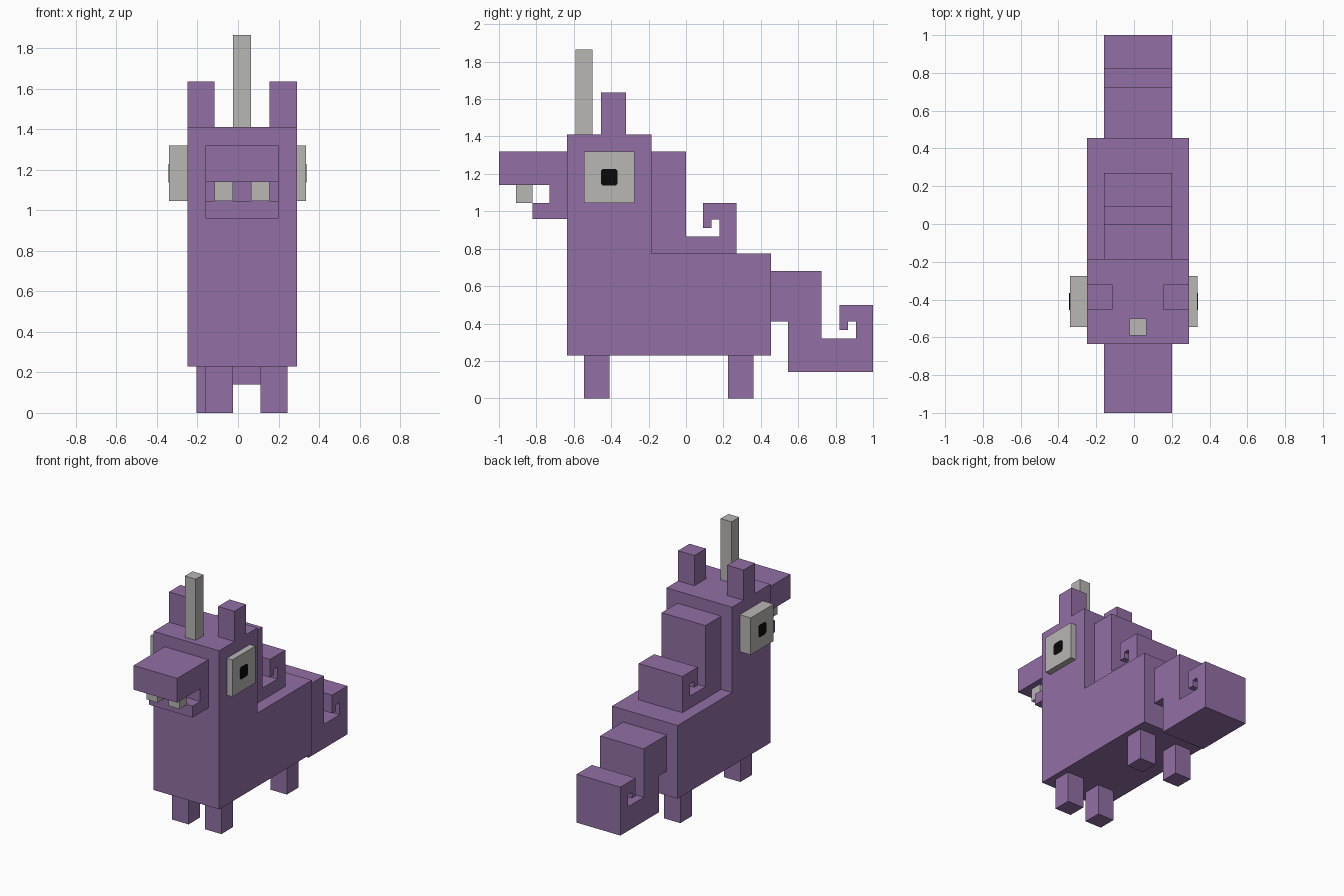
import bpy, bmesh

cube = bpy.data.objects.get("Cube")
if cube:
    bpy.data.objects.remove(cube, do_unlink=True)


def material(name, rgb):
    lin = [((c / 255 + 0.055) / 1.055) ** 2.4 if c > 10 else c / 255 / 12.92 for c in rgb]
    m = bpy.data.materials.new(name)
    m.use_nodes = True
    m.diffuse_color = (*lin, 1)
    bsdf = next(n for n in m.node_tree.nodes if n.type == 'BSDF_PRINCIPLED')
    bsdf.inputs["Base Color"].default_value = (*lin, 1)
    return m


PURPLE = material("purple", (146, 112, 165))
GREY = material("light grey", (184, 183, 180))
BLACK = material("black", (10, 10, 10))


def slab(name, profile, x0, x1, mat):
    """Extrude a (y, z) profile sideways from x0 to x1."""
    bm = bmesh.new()
    face = bm.faces.new([bm.verts.new((x0, y, z)) for y, z in profile])
    out = bmesh.ops.extrude_face_region(bm, geom=[face])
    verts = [g for g in out["geom"] if isinstance(g, bmesh.types.BMVert)]
    bmesh.ops.translate(bm, verts=verts, vec=(x1 - x0, 0, 0))
    bmesh.ops.recalc_face_normals(bm, faces=bm.faces)
    me = bpy.data.meshes.new(name)
    bm.to_mesh(me)
    bm.free()
    me.materials.append(mat)
    ob = bpy.data.objects.new(name, me)
    bpy.context.collection.objects.link(ob)
    return ob


def box(name, x, y, z, mat):
    (y0, y1), (z0, z1) = y, z
    return slab(name, [(y0, z0), (y1, z0), (y1, z1), (y0, z1)], *x, mat)


# Body with upright neck and head
slab("body_and_head", [(-0.635, 0.23), (0.455, 0.23), (0.455, 0.775),
                       (-0.185, 0.775), (-0.185, 1.41), (-0.635, 1.41)],
     -0.25, 0.29, PURPLE)

# Narrower parts along the spine
MID = (-0.16, 0.2)
slab("muzzle", [(-0.635, 0.96), (-0.635, 1.32), (-1, 1.32), (-1, 1.14),
                (-0.73, 1.14), (-0.73, 1.045), (-0.82, 1.045), (-0.82, 0.96)],
     *MID, PURPLE)
slab("mane", [(-0.185, 0.775), (0.27, 0.775), (0.27, 1.045), (0.09, 1.045),
              (0.09, 0.91), (0.135, 0.91), (0.135, 0.955), (0.18, 0.955),
              (0.18, 0.865), (0, 0.865), (0, 1.32), (-0.185, 1.32)],
     *MID, PURPLE)
slab("tail", [(0.455, 0.41), (0.545, 0.41), (0.545, 0.14), (1, 0.14), (1, 0.5),
              (0.82, 0.5), (0.82, 0.365), (0.865, 0.365), (0.865, 0.41),
              (0.91, 0.41), (0.91, 0.32), (0.725, 0.32), (0.725, 0.68),
              (0.455, 0.68)],
     *MID, PURPLE)

# Legs
FRONT, BACK = (-0.545, -0.41), (0.225, 0.36)
for name, x0, y in (("front_leg_left", 0.11, FRONT), ("front_leg_right", -0.16, FRONT),
                    ("back_leg_left", 0.11, BACK), ("back_leg_right", -0.205, BACK)):
    box(name, (x0, x0 + 0.135), y, (0, 0.23), PURPLE)

# Ears, horn and teeth
for side, ear_x, tooth_x in (("left", 0.155, 0.065), ("right", -0.25, -0.115)):
    box("ear_" + side, (ear_x, ear_x + 0.135), (-0.455, -0.32), (1.41, 1.635), PURPLE)
    box("tooth_" + side, (tooth_x, tooth_x + 0.09), (-0.91, -0.82), (1.045, 1.14), GREY)
box("horn", (-0.025, 0.065), (-0.59, -0.5), (1.41, 1.865), GREY)

# Eyes with thin clipped-corner pupils
R, C = 0.045, 0.033
OCTAGON = [(-R, -C), (-C, -R), (C, -R), (R, -C), (R, C), (C, R), (-C, R), (-R, C)]
pupil = [(-0.41 + a, 1.182 + b) for a, b in OCTAGON]
for side, inner, outer, out in (("left", 0.29, 0.335, 0.003), ("right", -0.25, -0.34, -0.003)):
    box("eye_" + side, (inner, outer), (-0.545, -0.275), (1.045, 1.32), GREY)
    slab("pupil_" + side, pupil, outer - out, outer + out, BLACK)
